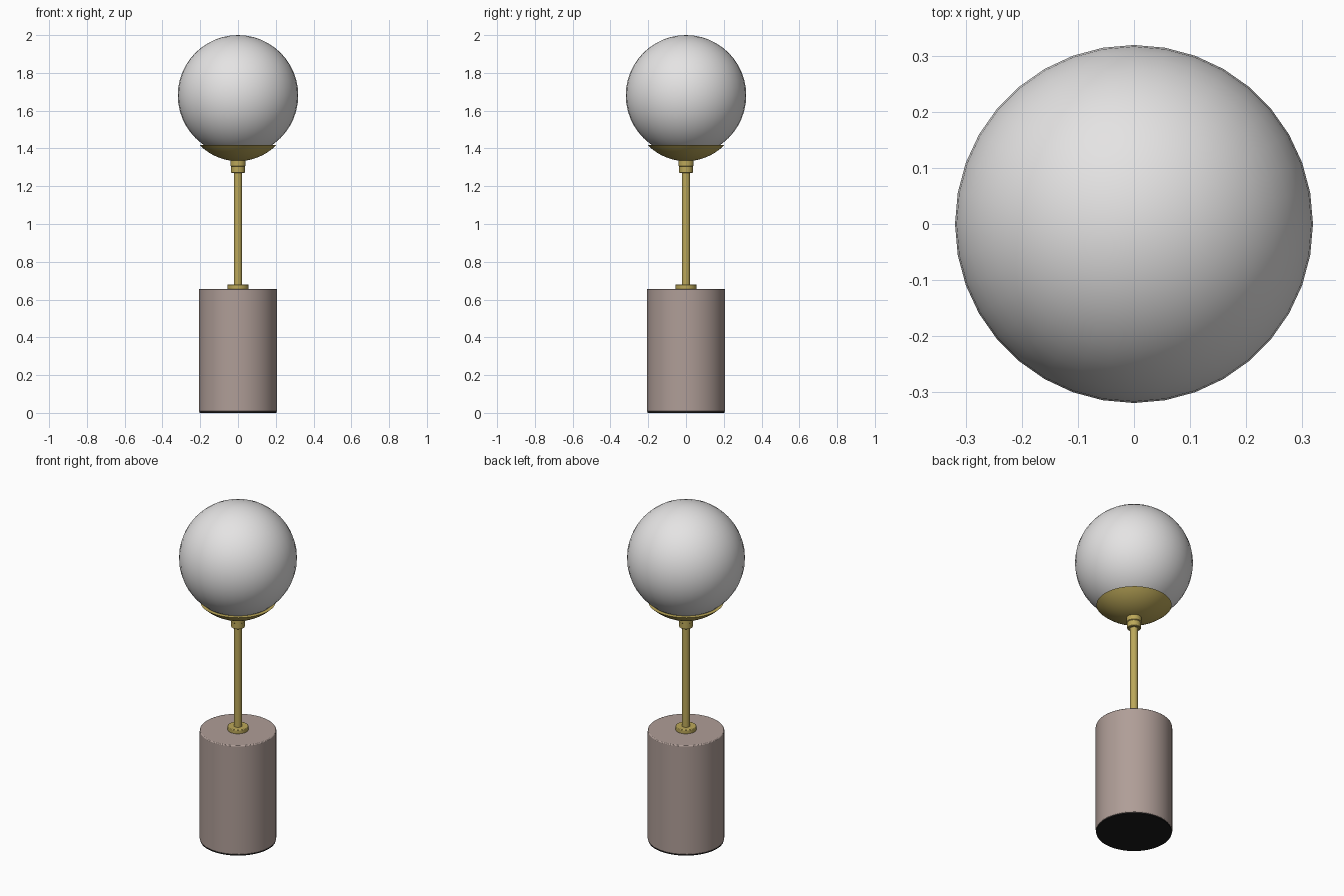
import bpy
import math

cube = bpy.data.objects.get("Cube")
if cube:
    bpy.data.objects.remove(cube, do_unlink=True)


def material(name, rgb):
    m = bpy.data.materials.new(name)
    m.use_nodes = True
    m.diffuse_color = (*rgb, 1)
    m.node_tree.nodes["Principled BSDF"].inputs["Base Color"].default_value = (*rgb, 1)
    return m


glass = material("white_glass", (0.78, 0.77, 0.77))
brass = material("brass", (0.50, 0.39, 0.10))
stone = material("taupe_stone", (0.43, 0.34, 0.31))
felt = material("black_felt", (0.01, 0.01, 0.01))


def finish(obj, name, mat, angle=35):
    obj.name = name
    obj.data.materials.append(mat)
    bpy.ops.object.shade_smooth_by_angle(angle=math.radians(angle))
    return obj


def cylinder(name, mat, radius, low, high, sides=32, bevel=0):
    bpy.ops.mesh.primitive_cylinder_add(vertices=sides, radius=radius, depth=high - low,
                                        location=(0, 0, (low + high) / 2))
    obj = finish(bpy.context.object, name, mat)
    if bevel:
        mod = obj.modifiers.new("soft_rim", "BEVEL")
        mod.width = bevel
        mod.segments = 2
    return obj


def lathe(name, mat, profile, sides=40):
    """Revolve (radius, height) points around z, closing both ends."""
    verts = [(r * math.cos(2 * math.pi * i / sides), r * math.sin(2 * math.pi * i / sides), z)
             for r, z in profile for i in range(sides)]
    faces = [(k * sides + i, k * sides + (i + 1) % sides,
              (k + 1) * sides + (i + 1) % sides, (k + 1) * sides + i)
             for k in range(len(profile) - 1) for i in range(sides)]
    faces.append(tuple(reversed(range(sides))))
    faces.append(tuple(range((len(profile) - 1) * sides, len(profile) * sides)))
    mesh = bpy.data.meshes.new(name)
    mesh.from_pydata(verts, [], faces)
    obj = bpy.data.objects.new(name, mesh)
    bpy.context.collection.objects.link(obj)
    bpy.ops.object.select_all(action="DESELECT")
    obj.select_set(True)
    bpy.context.view_layer.objects.active = obj
    return finish(obj, name, mat)


# Stone base on a felt pad
cylinder("base", stone, 0.207, 0.006, 0.657, sides=48, bevel=0.005)
cylinder("base_pad", felt, 0.204, 0, 0.008, sides=48)

# Brass stem with its foot ring and neck
cylinder("foot_ring", brass, 0.056, 0.655, 0.68, bevel=0.003)
cylinder("stem", brass, 0.022, 0.66, 1.30, sides=24)
lathe("neck", brass, [(0.033, 1.27), (0.037, 1.273), (0.037, 1.305),
                      (0.041, 1.308), (0.041, 1.34)], sides=24)

# Shallow brass cup: a spherical cap under the globe
cup_radius, cup_bottom, cup_angle = 0.285, 1.333, math.radians(45.5)
arc = [(cup_radius * math.sin(a), cup_bottom + cup_radius * (1 - math.cos(a)))
       for a in (cup_angle * (i + 1) / 10 for i in range(10))]
lathe("cup", brass, arc)

# Globe shade
bpy.ops.mesh.primitive_uv_sphere_add(segments=36, ring_count=24, radius=0.319,
                                     location=(0, 0, 1.681))
finish(bpy.context.object, "globe_shade", glass)
